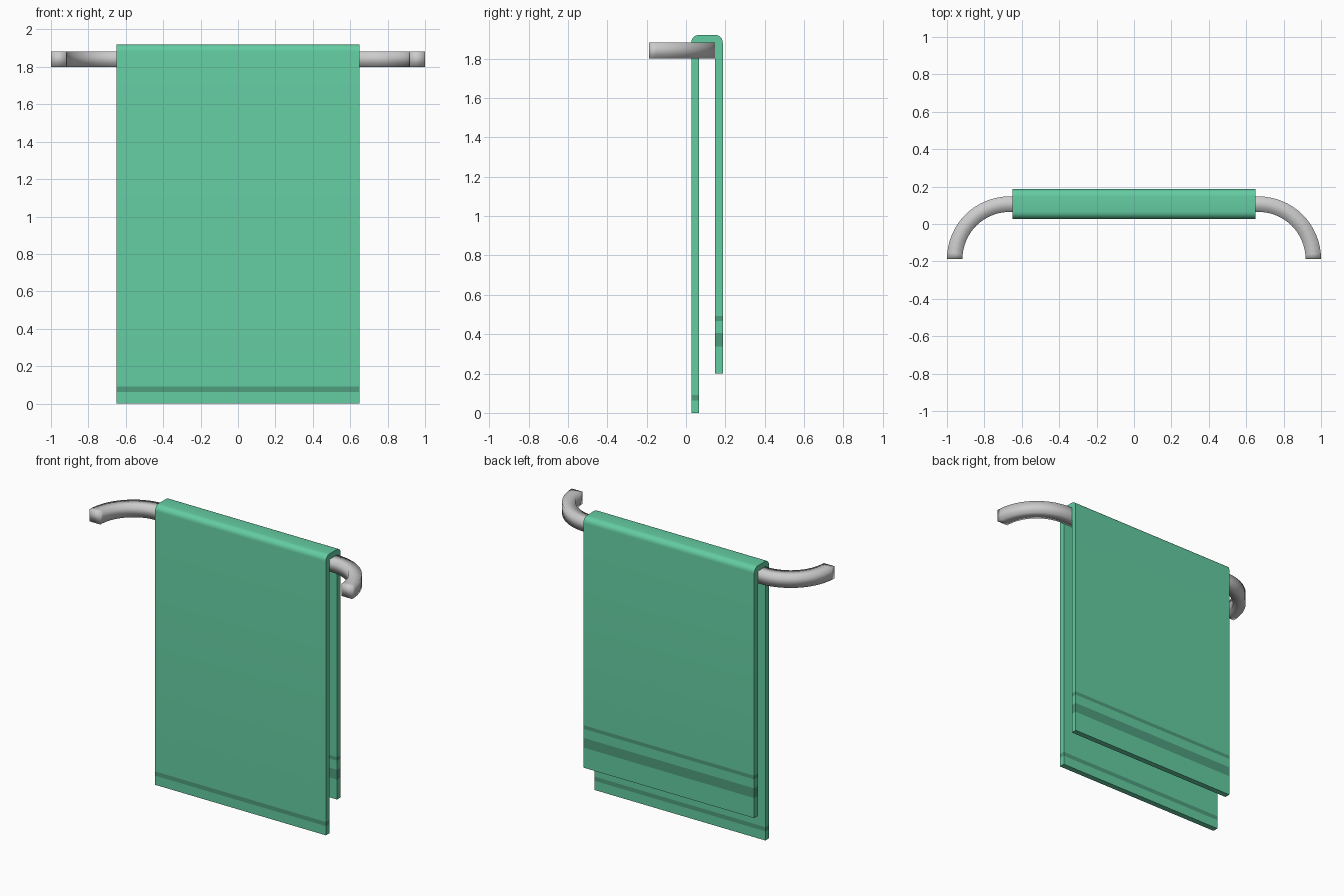
import bpy, bmesh, math

if "Cube" in bpy.data.objects:
    bpy.data.objects.remove(bpy.data.objects["Cube"])


def make_material(name, color):
    m = bpy.data.materials.new(name)
    m.diffuse_color = color
    m.use_nodes = True
    m.node_tree.nodes["Principled BSDF"].inputs["Base Color"].default_value = m.diffuse_color
    return m


def make_object(name, bm, mats=()):
    bmesh.ops.recalc_face_normals(bm, faces=bm.faces)
    me = bpy.data.meshes.new(name)
    bm.to_mesh(me)
    bm.free()
    for m in mats:
        me.materials.append(m)
    ob = bpy.data.objects.new(name, me)
    bpy.context.collection.objects.link(ob)
    bpy.ops.object.select_all(action='DESELECT')
    ob.select_set(True)
    bpy.context.view_layer.objects.active = ob
    return ob


def loft(rings, bands=None):
    """Skin a row of 4-point rings, capping both ends."""
    bm = bmesh.new()
    rows = [[bm.verts.new(p) for p in r] for r in rings]
    for k, (a, b) in enumerate(zip(rows, rows[1:])):
        for i in range(4):
            j = (i + 1) % 4
            f = bm.faces.new((a[i], a[j], b[j], b[i]))
            f.material_index = bands[k] if bands else 0
    bm.faces.new(rows[0])
    bm.faces.new(rows[-1])
    return bm


# Bar: square section swept along a straight run with two quarter bends
H, BAR_Z, BAR_Y, END_Y = 0.0415, 1.842, 0.106, -0.187
R = BAR_Y - END_Y
CX = 1 - H - R
N = 16
half = []
for i in range(N + 1):
    t = math.pi / 2 * i / N
    half.append((CX + R * math.cos(t), END_Y + R * math.sin(t), math.cos(t), math.sin(t)))
path = half + [(-x, y, -nx, ny) for x, y, nx, ny in reversed(half)]
rings = [[(x + s * H * nx, y + s * H * ny, BAR_Z + u * H)
          for s, u in ((-1, -1), (1, -1), (1, 1), (-1, 1))] for x, y, nx, ny in path]
bar = make_object("towel_bar", loft(rings))
bar.data.polygons.foreach_set("use_smooth", [True] * len(bar.data.polygons))

# Towel: pairs of outer and inner profile points, draped over the bar
W, T = 0.65, 0.039
Y0, Y1, TOP = 0.027, 0.187, 1.921
ZI = TOP - T
pairs, bands = [], []
for z in (0, 0.063, 0.092):
    pairs.append(((Y0, z), (Y0 + T, z)))
for side in (-1, 1):
    cy = Y0 + T if side < 0 else Y1 - T
    for i in range(7):
        a = math.pi / 2 * i / 6
        t = math.pi - a if side < 0 else math.pi / 2 - a
        pairs.append(((cy + T * math.cos(t), ZI + T * math.sin(t)), (cy, ZI)))
for z in (0.492, 0.467, 0.405, 0.338, 0.2):
    pairs.append(((Y1, z), (Y1 - T, z)))
bands = [0] * (len(pairs) - 1)
for k in (1, -2, -4):          # woven stripes
    bands[k] = 1
rings = [[(-W, *o), (W, *o), (W, *i), (-W, *i)] for o, i in pairs]
bm = loft(rings, bands)
bmesh.ops.remove_doubles(bm, verts=bm.verts, dist=1e-5)
bmesh.ops.dissolve_degenerate(bm, dist=1e-5, edges=bm.edges)
green = make_material("towel_green", (0.127, 0.604, 0.361, 1))
dark = make_material("stripe_green", (0.076, 0.34, 0.21, 1))
make_object("towel", bm, (green, dark))
bpy.ops.object.shade_smooth_by_angle(angle=math.radians(35))
